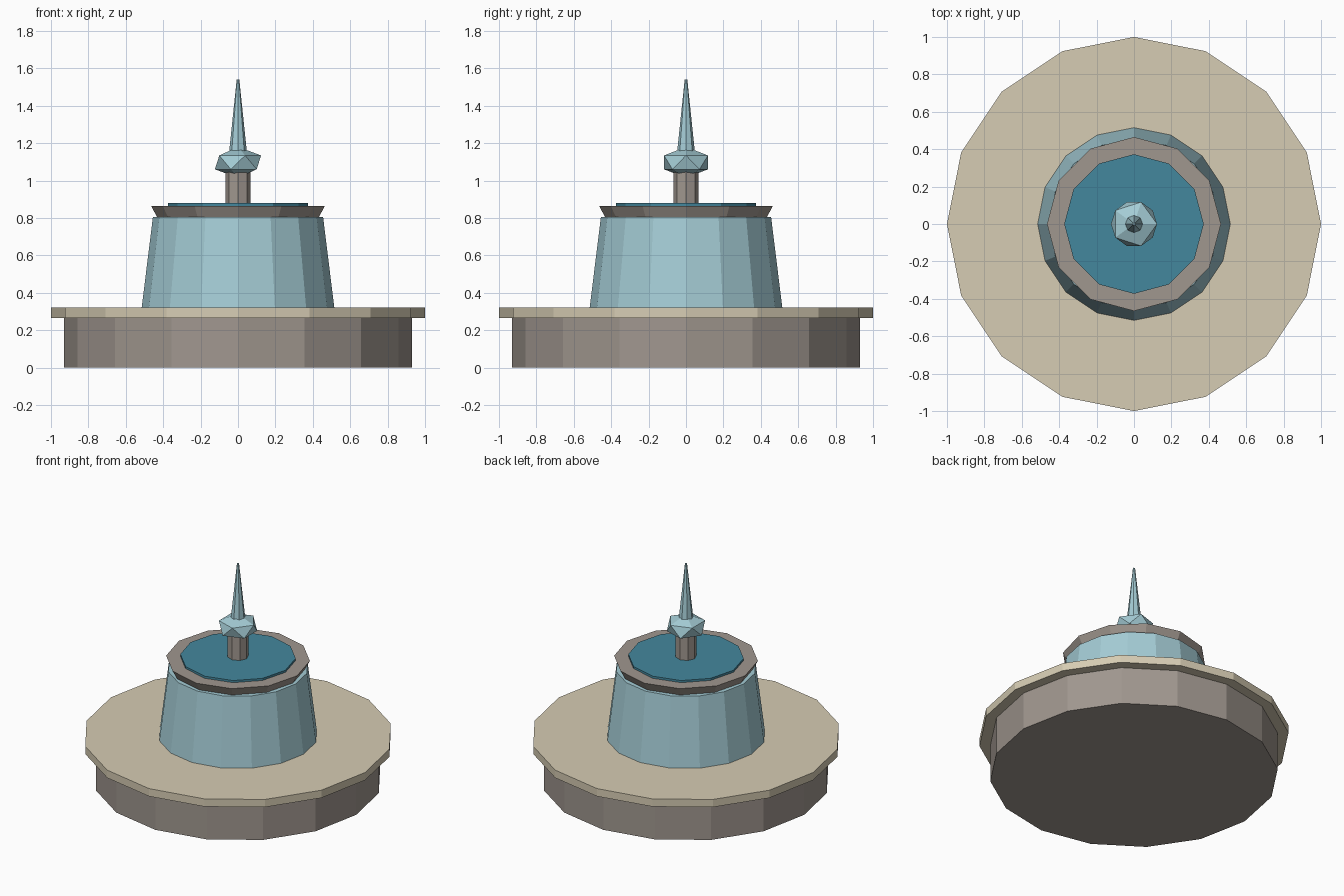
import bpy

cube = bpy.data.objects.get("Cube")
if cube:
    bpy.data.objects.remove(cube, do_unlink=True)


def material(name, rgb):
    """Flat colour from 0-255 display values, stored as linear."""
    col = [((c / 255 + 0.055) / 1.055) ** 2.4 for c in rgb] + [1.0]
    mat = bpy.data.materials.new(name)
    mat.use_nodes = True
    mat.diffuse_color = col
    bsdf = next(n for n in mat.node_tree.nodes if n.type == "BSDF_PRINCIPLED")
    bsdf.inputs["Base Color"].default_value = col
    return mat


stone = material("grey_stone", (160, 151, 143))
sand = material("pale_sand", (214, 204, 179))
light_blue = material("light_blue", (164, 204, 213))
deep_blue = material("deep_blue", (68, 135, 157))


def finish(name, mat):
    obj = bpy.context.object
    obj.name = obj.data.name = name
    obj.data.materials.append(mat)
    return obj


def frustum(name, mat, sides, z0, z1, r0, r1):
    """Upright faceted cylinder or cone between two heights."""
    bpy.ops.mesh.primitive_cone_add(vertices=sides, radius1=r0, radius2=r1,
                                    depth=z1 - z0, location=(0, 0, (z0 + z1) / 2))
    return finish(name, mat)


# Round plinth with overhanging slab
frustum("plinth", stone, 16, 0, 0.265, 0.93, 0.93)
frustum("plinth_slab", sand, 16, 0.265, 0.32, 1, 1)

# Tapered drum, flared collar and roof disc
frustum("drum", light_blue, 16, 0.32, 0.805, 0.515, 0.455)
frustum("collar", stone, 12, 0.805, 0.865, 0.433, 0.465)
frustum("roof_disc", deep_blue, 12, 0.865, 0.88, 0.373, 0.373)

# Finial: post, squashed faceted ball and spire
frustum("finial_post", stone, 8, 0.88, 1.06, 0.068, 0.068)
bpy.ops.mesh.primitive_ico_sphere_add(subdivisions=1, radius=0.138, location=(0, 0, 1.097))
ball = finish("finial_ball", light_blue)
ball.scale.z = 0.6
frustum("spire", light_blue, 8, 1.157, 1.54, 0.047, 0.007)
